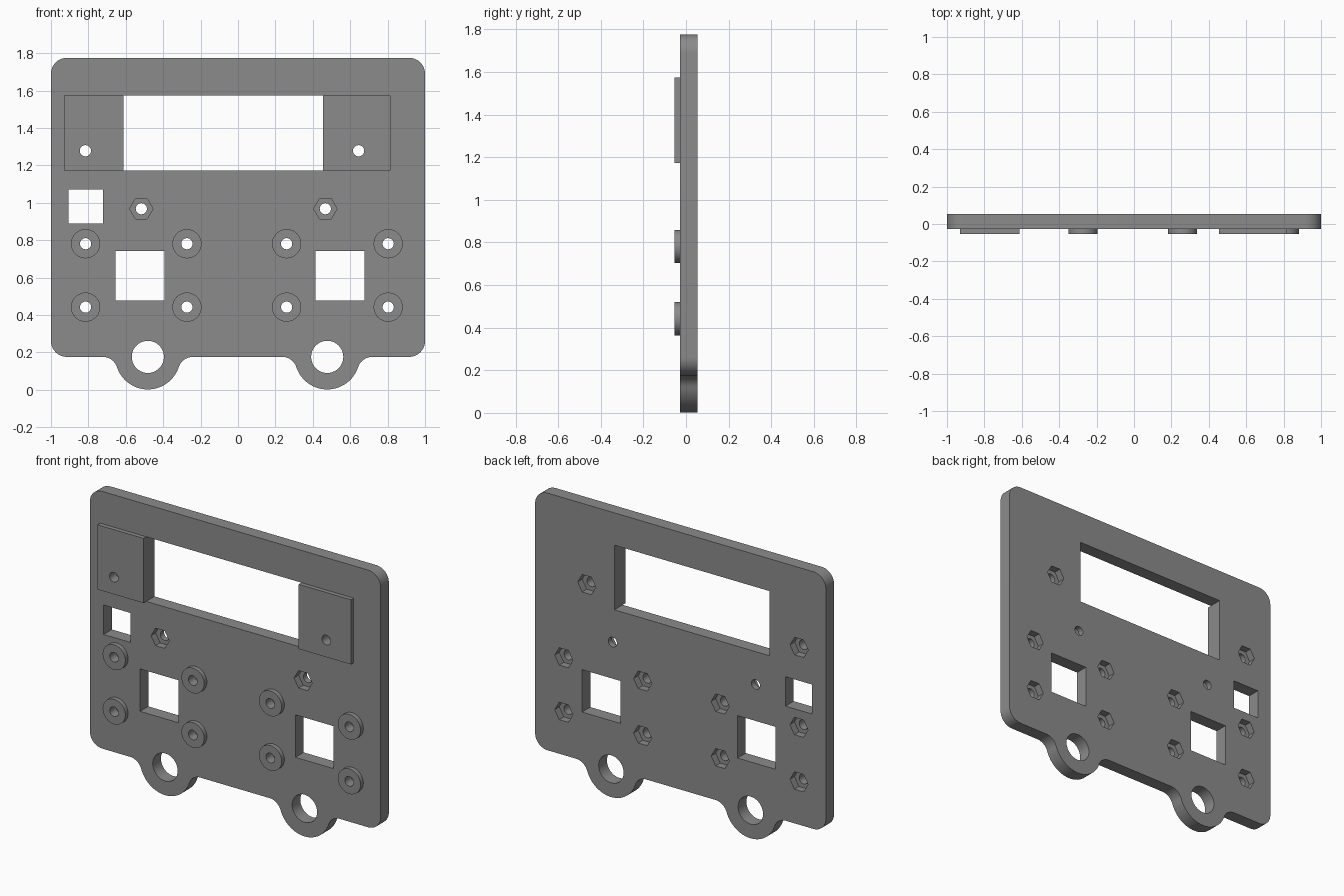
import bpy, bmesh, math
from math import cos, sin, pi

if "Cube" in bpy.data.objects:
    bpy.data.objects.remove(bpy.data.objects["Cube"])

FRONT, BACK, BOSS = -0.027, 0.054, -0.054   # y of plate front, plate back, raised faces
TOP, BASE, CORNER = 1.775, 0.176, 0.085
EAR_X, EAR_R, EAR_FILLET = (-0.482, 0.477), 0.174, 0.08
POCKET = 0.045                              # nut pocket depth
HOLE_R, NUT_R = 0.03, 0.0625

grey = bpy.data.materials.new("grey plastic")
grey.diffuse_color = (0.26, 0.26, 0.26, 1)
grey.use_nodes = True
grey.node_tree.nodes["Principled BSDF"].inputs["Base Color"].default_value = grey.diffuse_color


def arc(cx, cz, r, a0, a1, n):
    """Points on an arc in the xz plane, angles in degrees."""
    return [(cx + r * cos(math.radians(a0 + (a1 - a0) * i / n)),
             cz + r * sin(math.radians(a0 + (a1 - a0) * i / n))) for i in range(n + 1)]


def circle(cx, cz, r, n=32):
    return arc(cx, cz, r, 0, 360, n)[:-1]


def rect(x0, x1, z0, z1):
    return [(x0, z0), (x1, z0), (x1, z1), (x0, z1)]


def prisms(name, parts):
    """One object made of outlines extruded along y: (outline, y0, y1)."""
    bm = bmesh.new()
    for pts, y0, y1 in parts:
        face = bm.faces.new([bm.verts.new((x, y0, z)) for x, z in pts])
        ext = bmesh.ops.extrude_face_region(bm, geom=[face])
        for v in ext["geom"]:
            if isinstance(v, bmesh.types.BMVert):
                v.co.y = y1
    bmesh.ops.recalc_face_normals(bm, faces=bm.faces)
    mesh = bpy.data.meshes.new(name)
    bm.to_mesh(mesh)
    bm.free()
    mesh.materials.append(grey)
    ob = bpy.data.objects.new(name, mesh)
    bpy.context.collection.objects.link(ob)
    return ob


def combine(target, helper, operation):
    """Apply a boolean and discard the helper."""
    helper.hide_render = True
    mod = target.modifiers.new(helper.name, 'BOOLEAN')
    mod.object, mod.operation, mod.solver = helper, operation, 'EXACT'
    bpy.context.view_layer.objects.active = target
    bpy.ops.object.modifier_apply(modifier=mod.name)
    bpy.data.objects.remove(helper)


# Plate outline: rounded rectangle with two filleted ears along the lower edge
outline = arc(-1 + CORNER, BASE + CORNER, CORNER, 180, 270, 10)
dx = math.sqrt((EAR_R + EAR_FILLET) ** 2 - EAR_FILLET ** 2)
tilt = math.degrees(math.asin(EAR_FILLET / (EAR_R + EAR_FILLET)))
for ex in EAR_X:
    outline += arc(ex - dx, BASE - EAR_FILLET, EAR_FILLET, 90, tilt, 10)
    outline += arc(ex, BASE, EAR_R, 180 + tilt, 360 - tilt, 32)[1:-1]
    outline += arc(ex + dx, BASE - EAR_FILLET, EAR_FILLET, 180 - tilt, 90, 10)
outline += arc(1 - CORNER, BASE + CORNER, CORNER, 270, 360, 10)
outline += arc(1 - CORNER, TOP - CORNER, CORNER, 0, 90, 10)
outline += arc(-1 + CORNER, TOP - CORNER, CORNER, 90, 180, 10)
panel = prisms("panel", [(outline, FRONT, BACK)])

# Raised pads beside the display window and round bosses
boss_at = [(x, z) for x in (-0.815, -0.273, 0.26, 0.803) for z in (0.781, 0.442)]
pad_holes = [(-0.816, 1.278), (0.645, 1.278)]
front_nuts = [(-0.517, 0.968), (0.467, 0.968)]
Z0, Z1 = 1.172, 1.574
raised = [(rect(-0.93, -0.59, Z0, Z1), BOSS, FRONT + 0.02),
          (rect(0.435, 0.815, Z0, Z1), BOSS, FRONT + 0.02)]
raised += [(circle(x, z, 0.078, 40), BOSS, FRONT + 0.02) for x, z in boss_at]
combine(panel, prisms("raised_bosses", raised), 'UNION')

# Windows, ear holes and screw holes
holes = [rect(-0.612, 0.455, Z0, Z1), rect(-0.905, -0.722, 0.888, 1.071),
         rect(-0.655, -0.392, 0.477, 0.741), rect(0.414, 0.677, 0.477, 0.741)]
holes += [circle(x, BASE, 0.086, 40) for x in EAR_X]
holes += [circle(x, z, HOLE_R, 24) for x, z in boss_at + pad_holes + front_nuts]
combine(panel, prisms("through_holes", [(h, -0.2, 0.2) for h in holes]), 'DIFFERENCE')

# Hexagonal nut pockets: behind the bosses and pads, and two on the front
pockets = [(circle(x, z, NUT_R, 6), BACK - POCKET, 0.2) for x, z in boss_at + pad_holes]
pockets += [(circle(x, z, NUT_R, 6), -0.2, FRONT + POCKET) for x, z in front_nuts]
combine(panel, prisms("nut_pockets", pockets), 'DIFFERENCE')

# Smooth the curved walls, keep edges sharp
panel.select_set(True)
bpy.context.view_layer.objects.active = panel
bpy.ops.object.shade_smooth_by_angle(angle=math.radians(30))
